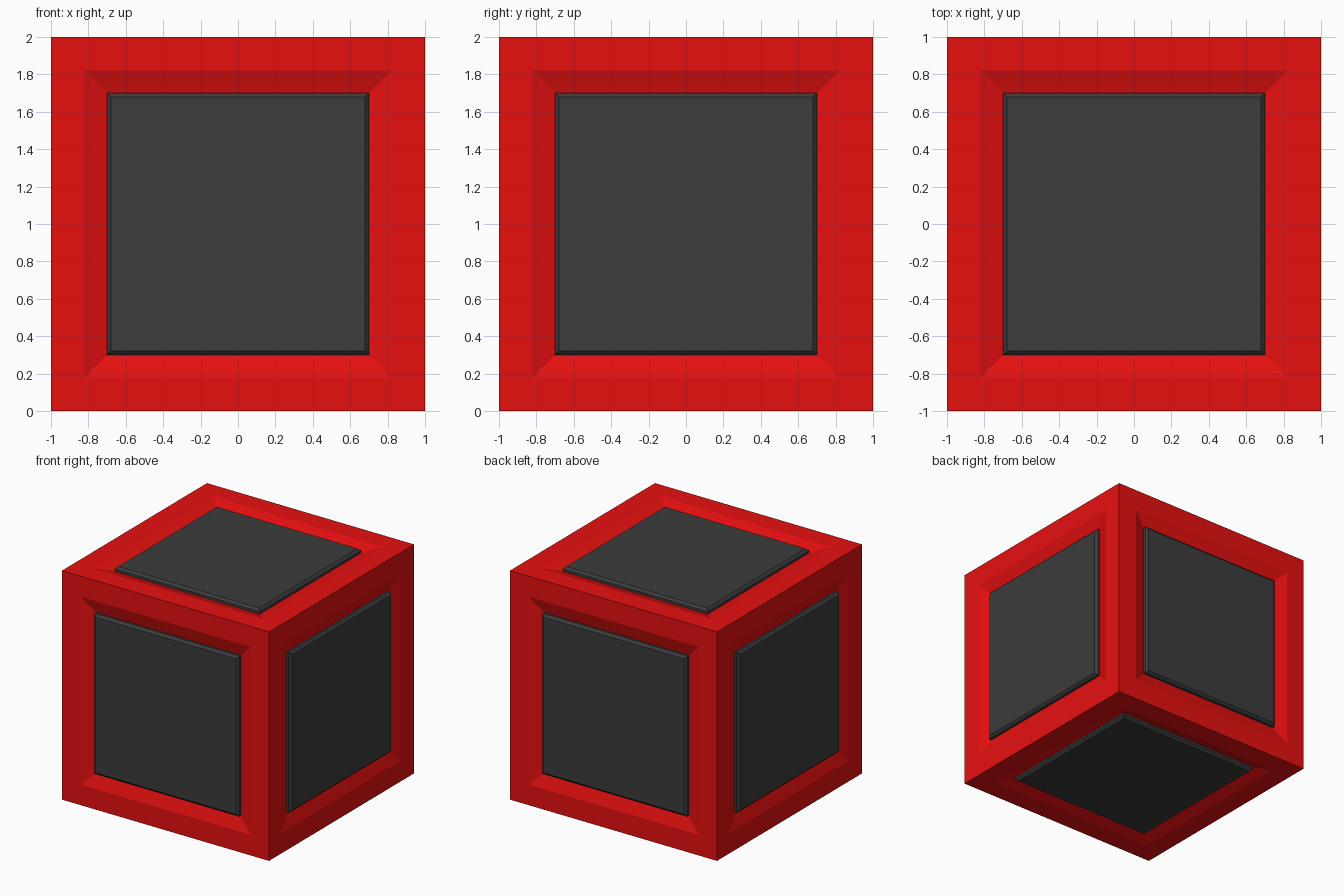
import bpy, bmesh, math
from mathutils import Matrix, Vector

if "Cube" in bpy.data.objects:
    bpy.data.objects.remove(bpy.data.objects["Cube"])

DEPTH = 0.04      # depth of the sloped recess
CHAMFER = 0.02    # bevelled rim of each panel


def material(name, rgb):
    m = bpy.data.materials.new(name)
    m.diffuse_color = (*rgb, 1)
    m.use_nodes = True
    m.node_tree.nodes["Principled BSDF"].inputs["Base Color"].default_value = m.diffuse_color
    return m


def add_object(name, bm, mat):
    bmesh.ops.recalc_face_normals(bm, faces=bm.faces)
    mesh = bpy.data.meshes.new(name)
    bm.to_mesh(mesh)
    bm.free()
    mesh.materials.append(mat)
    ob = bpy.data.objects.new(name, mesh)
    bpy.context.collection.objects.link(ob)
    return ob


red = material("red", (0.8, 0.005, 0.005))
dark_grey = material("dark grey", (0.045, 0.045, 0.045))

# Cube frame: a flat border and a sloped recess on every side
bm = bmesh.new()
bmesh.ops.create_cube(bm, size=2)
sides = bm.faces[:]
bmesh.ops.inset_individual(bm, faces=sides, thickness=0.18, use_even_offset=True)
bmesh.ops.inset_individual(bm, faces=sides, thickness=0.12, depth=-DEPTH, use_even_offset=True)
frame = add_object("cube_frame", bm, red)
frame.location.z = 1

# Panels: chamfered plates rising from each recess back to the cube surface
directions = {
    "front": (0, -1, 0), "back": (0, 1, 0), "left": (-1, 0, 0),
    "right": (1, 0, 0), "top": (0, 0, 1), "bottom": (0, 0, -1),
}
for name, d in directions.items():
    bm = bmesh.new()
    bmesh.ops.create_cube(bm, size=1, matrix=Matrix.Translation((0, 0, 1 - DEPTH / 2))
                          @ Matrix.Diagonal((1.4, 1.4, DEPTH, 1)))
    rim = [e for e in bm.edges if all(v.co.z > 0.99 for v in e.verts)]
    bmesh.ops.bevel(bm, geom=rim, offset=CHAMFER, segments=1, affect='EDGES')
    bm.transform(Vector(d).to_track_quat('Z', 'Y').to_matrix().to_4x4())
    panel = add_object(name + "_panel", bm, dark_grey)
    panel.location.z = 1
